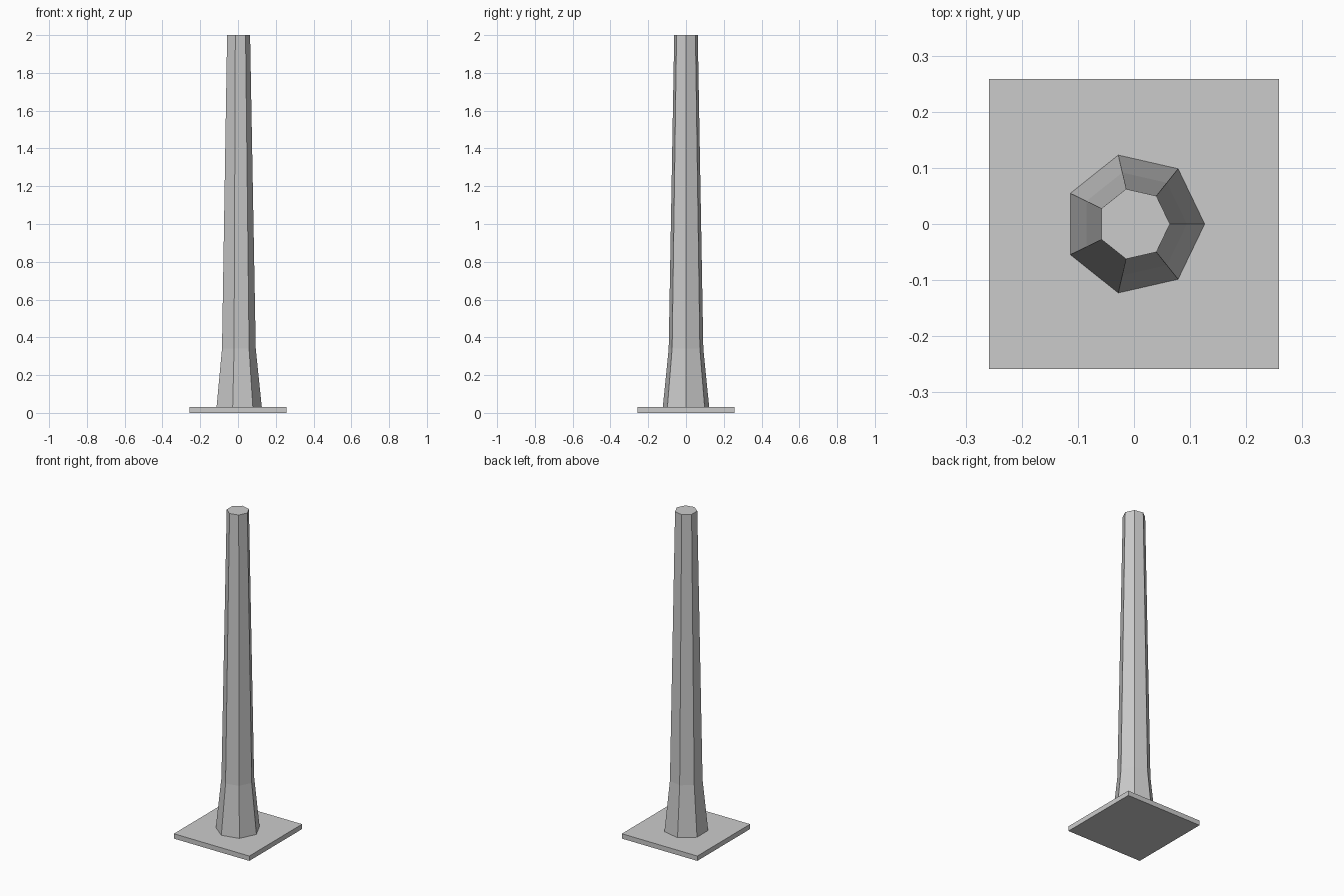
import bpy
import bmesh
from math import cos, sin, tau

cube = bpy.data.objects.get("Cube")
if cube:
    bpy.data.objects.remove(cube, do_unlink=True)

grey = bpy.data.materials.new("plain grey")
grey.use_nodes = True
colour = (0.6, 0.6, 0.6, 1)
grey.diffuse_color = colour
grey.node_tree.nodes["Principled BSDF"].inputs["Base Color"].default_value = colour


def add_object(name, bm):
    bmesh.ops.recalc_face_normals(bm, faces=bm.faces)
    mesh = bpy.data.meshes.new(name)
    bm.to_mesh(mesh)
    bm.free()
    mesh.materials.append(grey)
    obj = bpy.data.objects.new(name, mesh)
    bpy.context.collection.objects.link(obj)
    return obj


def lofted_prism(name, sides, profile):
    """Stack regular polygons given as (radius, height), closed at both ends."""
    bm = bmesh.new()
    rings = [[bm.verts.new((r * cos(tau * i / sides), r * sin(tau * i / sides), z))
              for i in range(sides)] for r, z in profile]
    for low, high in zip(rings, rings[1:]):
        for i in range(sides):
            j = (i + 1) % sides
            bm.faces.new((low[i], low[j], high[j], high[i]))
    bm.faces.new(rings[0])
    bm.faces.new(rings[-1])
    return add_object(name, bm)


# Square ground plate
bm = bmesh.new()
bmesh.ops.create_cube(bm, size=1)
bmesh.ops.scale(bm, vec=(0.516, 0.516, 0.03), verts=bm.verts)
bmesh.ops.translate(bm, vec=(0, 0, 0.015), verts=bm.verts)
add_object("base_plate", bm)

# Seven-sided tapering column with a flared foot
lofted_prism("column", 7, [(0.126, 0.03), (0.094, 0.34), (0.064, 2.0)])
